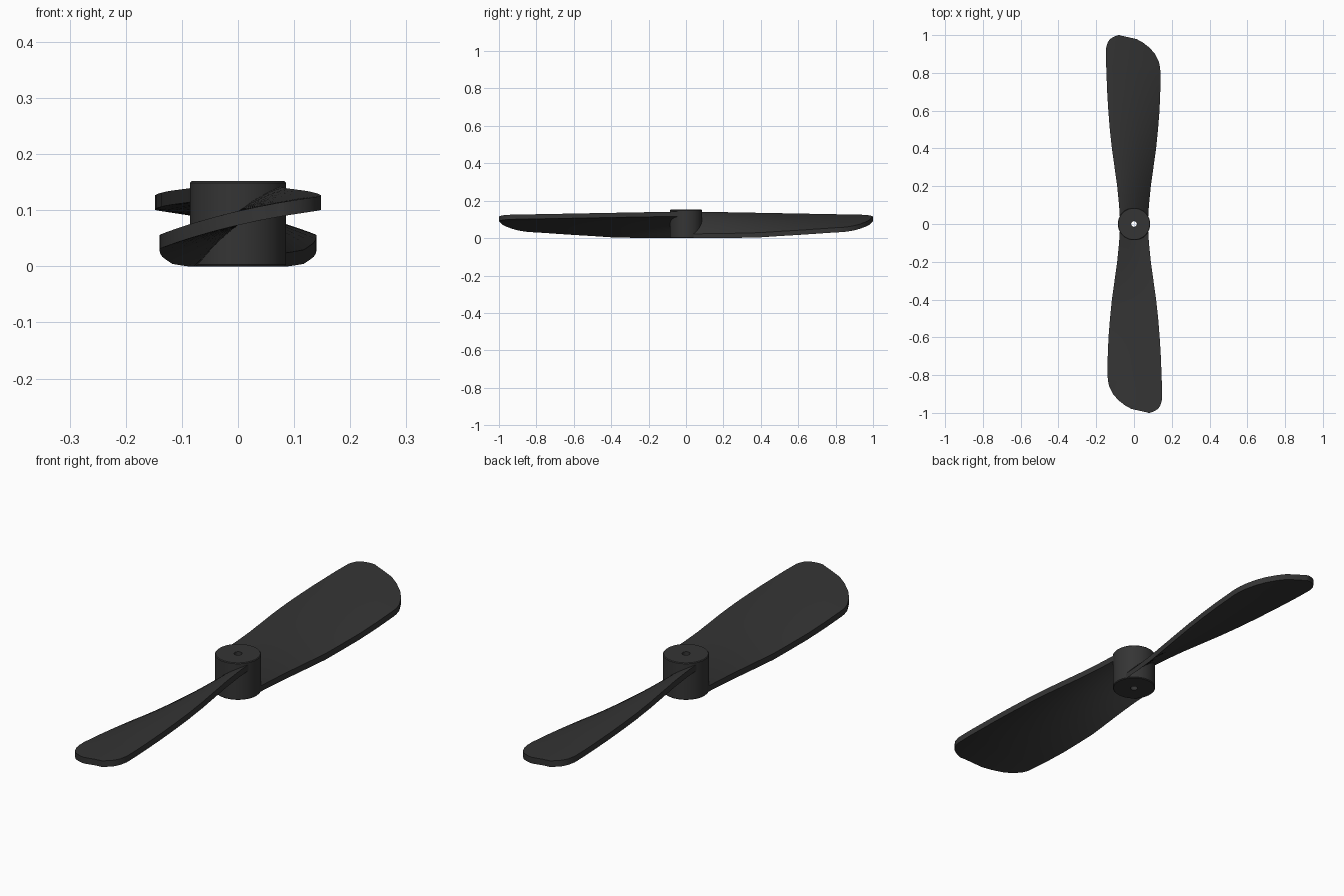
import bpy, bmesh, math

if "Cube" in bpy.data.objects:
    bpy.data.objects.remove(bpy.data.objects["Cube"])

dark = bpy.data.materials.new("dark grey plastic")
dark.diffuse_color = (0.035, 0.035, 0.035, 1)
dark.use_nodes = True
dark.node_tree.nodes["Principled BSDF"].inputs["Base Color"].default_value = dark.diffuse_color


def finish(name, bm):
    bmesh.ops.recalc_face_normals(bm, faces=bm.faces)
    mesh = bpy.data.meshes.new(name)
    bm.to_mesh(mesh)
    bm.free()
    mesh.materials.append(dark)
    obj = bpy.data.objects.new(name, mesh)
    bpy.context.collection.objects.link(obj)
    bpy.ops.object.select_all(action='DESELECT')
    bpy.context.view_layer.objects.active = obj
    obj.select_set(True)
    bpy.ops.object.shade_smooth_by_angle(angle=math.radians(30))
    return obj


def lerp_table(table, y):
    for (y0, a), (y1, b) in zip(table, table[1:]):
        if y <= y1:
            return a + (b - a) * (y - y0) / (y1 - y0)
    return table[-1][1]


# Hub: turned collar with a small bevel and a through bore
bm = bmesh.new()
profile = [(0.015, 0), (0.083, 0), (0.0857, 0.003), (0.0857, 0.149), (0.083, 0.152), (0.015, 0.152)]
N = 64
rings = [[bm.verts.new((r * math.cos(2 * math.pi * i / N), r * math.sin(2 * math.pi * i / N), z))
          for i in range(N)] for r, z in profile]
for a, b in zip(rings, rings[1:] + rings[:1]):
    for i in range(N):
        j = (i + 1) % N
        bm.faces.new((a[i], a[j], b[j], b[i]))
finish("hub", bm)

# Blade planform: distance from the axis, low edge x, high edge x
OUTLINE = [(0.035, -0.075, 0.075), (0.1, -0.079, 0.079), (0.2, -0.089, 0.089), (0.3, -0.103, 0.103),
           (0.4, -0.117, 0.117), (0.5, -0.127, 0.128), (0.6, -0.135, 0.136), (0.7, -0.139, 0.142),
           (0.8, -0.140, 0.146), (0.83, -0.138, 0.147), (0.86, -0.131, 0.148), (0.9, -0.111, 0.148),
           (0.931, -0.085, 0.148), (0.96, -0.048, 0.140), (0.979, -0.014, 0.127),
           (0.99, 0.035, 0.110), (0.997, 0.068, 0.093), (1.0, 0.076, 0.082)]
# Height of the low and high edges along the blade (twist)
LOW = [(0.0, 0.010), (0.2, 0.012), (0.4, 0.017), (0.6, 0.029), (0.8, 0.041), (1.0, 0.044)]
HIGH = [(0.0, 0.130), (1.0, 0.1115)]
MID, HALF, COLS = 0.086, 0.0125, 16


def blade(name, turn):
    bm = bmesh.new()
    top, bottom = [], []
    for y, left, right in OUTLINE:
        width = right if y < 0.8 else 0.146
        lo, hi = lerp_table(LOW, y), lerp_table(HIGH, y)
        up, down = [], []
        for k in range(COLS + 1):
            x = left + (right - left) * k / COLS
            t = x / width
            # Cambered section through the low, middle and high points
            z = MID + (hi - lo) / 2 * t + ((hi + lo) / 2 - MID) * t * t
            up.append(bm.verts.new((turn * x, -turn * y, z + HALF)))
            down.append(bm.verts.new((turn * x, -turn * y, max(0, z - HALF))))
        top.append(up)
        bottom.append(down)
    # Upper and lower skins
    for grid in (top, bottom):
        for a, b in zip(grid, grid[1:]):
            for k in range(COLS):
                bm.faces.new((a[k], a[k + 1], b[k + 1], b[k]))

    # Rim joining both skins
    def rim(grid):
        return grid[0] + [r[-1] for r in grid[1:-1]] + grid[-1][::-1] + [r[0] for r in grid[-2:0:-1]]
    u, d = rim(top), rim(bottom)
    for i in range(len(u)):
        j = (i + 1) % len(u)
        bm.faces.new((u[i], u[j], d[j], d[i]))
    return finish(name, bm)


blade("front_blade", 1)
blade("back_blade", -1)
